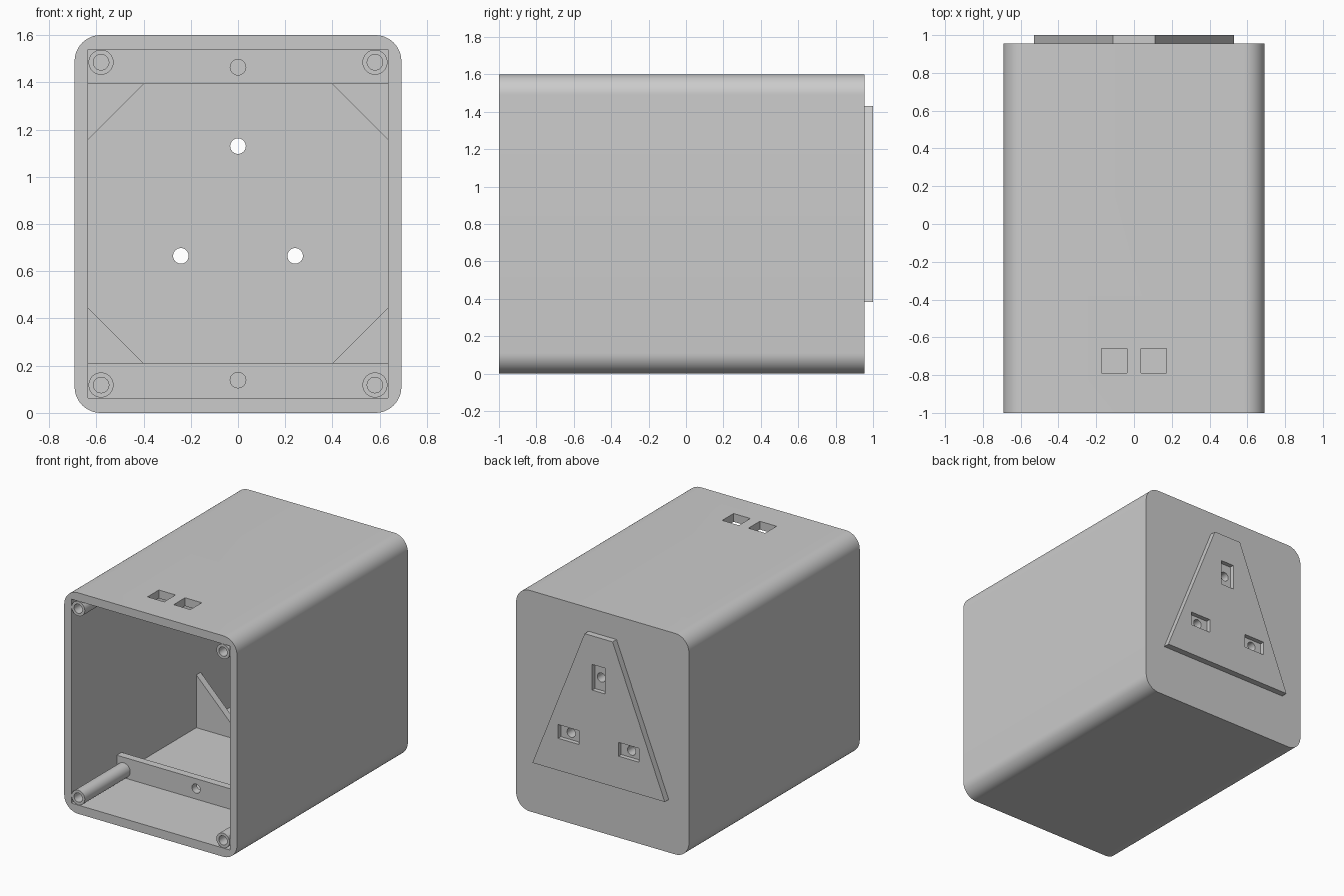
import bpy, bmesh
from math import cos, sin, pi, radians

if "Cube" in bpy.data.objects:
    bpy.data.objects.remove(bpy.data.objects["Cube"])


def prism(name, pts, y0, y1):
    """Extrude an x/z outline along y."""
    bm = bmesh.new()
    face = bm.faces.new([bm.verts.new((x, y0, z)) for x, z in pts])
    new = bmesh.ops.extrude_face_region(bm, geom=[face])["geom"]
    verts = [g for g in new if isinstance(g, bmesh.types.BMVert)]
    bmesh.ops.translate(bm, verts=verts, vec=(0, y1 - y0, 0))
    bmesh.ops.recalc_face_normals(bm, faces=bm.faces)
    mesh = bpy.data.meshes.new(name)
    bm.to_mesh(mesh)
    bm.free()
    ob = bpy.data.objects.new(name, mesh)
    bpy.context.collection.objects.link(ob)
    return ob


def rect(x0, x1, z0, z1):
    return [(x0, z0), (x1, z0), (x1, z1), (x0, z1)]


def circle(cx, cz, r, n=32):
    return [(cx + r * cos(2 * pi * i / n), cz + r * sin(2 * pi * i / n)) for i in range(n)]


def round_rect(x0, x1, z0, z1, r, n=12):
    pts = []
    corners = [(x1 - r, z1 - r), (x0 + r, z1 - r), (x0 + r, z0 + r), (x1 - r, z0 + r)]
    for k, (cx, cz) in enumerate(corners):
        for i in range(n + 1):
            a = pi / 2 * (k + i / n)
            pts.append((cx + r * cos(a), cz + r * sin(a)))
    return pts


def activate(ob):
    bpy.ops.object.select_all(action='DESELECT')
    ob.select_set(True)
    bpy.context.view_layer.objects.active = ob


def cut(ob, pts, y0, y1):
    """Subtract an extruded outline from a part."""
    cutter = prism("cutter", pts, y0, y1)
    cutter.hide_render = True
    mod = ob.modifiers.new("cut", 'BOOLEAN')
    mod.operation, mod.solver, mod.object = 'DIFFERENCE', 'EXACT', cutter
    activate(ob)
    bpy.ops.object.modifier_apply(modifier=mod.name)
    bpy.data.objects.remove(cutter)


def smooth(ob):
    activate(ob)
    bpy.ops.object.shade_smooth_by_angle(angle=radians(30))


X, FLOOR, CEIL = 0.635, 0.063, 1.54     # cavity limits
FRONT, BACK, RIB = -1.0, 0.955, -0.48
PINS = [(0, 1.13, 0.052, 0.093), (-0.242, 0.665, 0.083, 0.05), (0.242, 0.665, 0.083, 0.05)]

# Hollow housing, open at the front
housing = prism("housing", round_rect(-0.692, 0.692, 0, 1.6, 0.11), FRONT, BACK)
cut(housing, rect(-X, X, FLOOR, CEIL), FRONT - 0.1, 0.895)

# Two square openings in the top wall
for s in (-1, 1):
    cut(housing, rect(s * 0.105 - 0.067, s * 0.105 + 0.067, 1.45, 1.7), -0.79, -0.66)

# Raised socket plate on the back, with pin slots and through holes
plate = prism("socket_plate", [(-0.53, 0.383), (0.53, 0.383), (0.112, 1.43), (-0.112, 1.43)], BACK, 1.0)
for x, z, w, h in PINS:
    cut(housing, circle(x, z, 0.033), 0.8, 1.1)
    cut(plate, circle(x, z, 0.033), 0.8, 1.1)
    cut(plate, rect(x - w, x + w, z - h, z + h), 0.968, 1.1)
smooth(housing)
smooth(plate)

for level, wall, s in (("lower", FLOOR, 1), ("upper", CEIL, -1)):
    # Cross rib with a central screw hole
    edge = wall + s * 0.148
    rib = prism(level + "_rib", rect(-X, X, min(wall, edge), max(wall, edge)), RIB, RIB + 0.055)
    cut(rib, circle(0, wall + s * 0.076, 0.033), RIB - 0.1, RIB + 0.2)
    smooth(rib)
    for side, m in (("left", -1), ("right", 1)):
        # Triangular corner gusset
        prism(f"{level}_{side}_gusset",
              [(m * X, wall), (m * (X - 0.382), wall), (m * X, wall + s * 0.382)], 0.43, 0.48)
        # Screw post from the front rim back to the rib
        cx, cz = m * (X - 0.055), wall + s * 0.055
        post = prism(f"{level}_{side}_post", circle(cx, cz, 0.053), FRONT, RIB)
        cut(post, circle(cx, cz, 0.033), FRONT - 0.1, RIB - 0.03)
        smooth(post)
